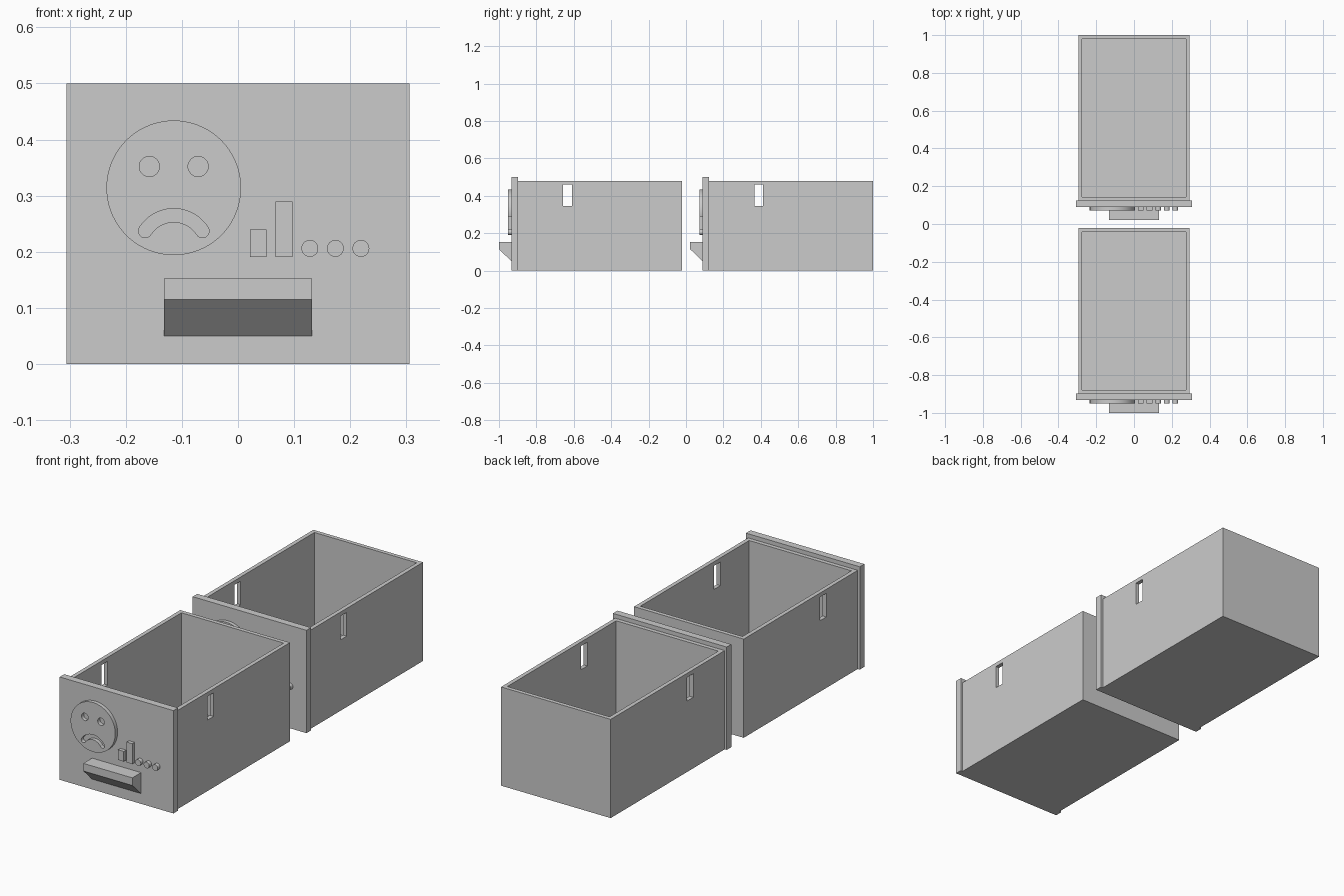
import bpy, bmesh
from math import sin, cos, pi, radians
from mathutils import Vector

if "Cube" in bpy.data.objects:
    bpy.data.objects.remove(bpy.data.objects["Cube"], do_unlink=True)

grey = bpy.data.materials.new("plain_grey")
grey.use_nodes = True
grey.diffuse_color = (0.6, 0.6, 0.6, 1)
grey.node_tree.nodes["Principled BSDF"].inputs["Base Color"].default_value = (0.6, 0.6, 0.6, 1)

PANEL_Y = -0.933   # front surface of the panel
BODY_Y = -0.898    # back surface of the panel
END_Y = -0.022     # rear of the drawer
PITCH = 1.022      # spacing between the two drawers
RAISED = PANEL_Y - 0.018


def prism(name, profile, start, end):
    """Extrude a closed profile of points along the vector from start to end."""
    bm = bmesh.new()
    face = bm.faces.new([bm.verts.new(Vector(p) + Vector(start)) for p in profile])
    top = bmesh.ops.extrude_face_region(bm, geom=[face])["geom"]
    move = Vector(end) - Vector(start)
    bmesh.ops.translate(bm, vec=move, verts=[v for v in top if isinstance(v, bmesh.types.BMVert)])
    bmesh.ops.recalc_face_normals(bm, faces=bm.faces)
    mesh = bpy.data.meshes.new(name)
    bm.to_mesh(mesh)
    bm.free()
    mesh.materials.append(grey)
    ob = bpy.data.objects.new(name, mesh)
    bpy.context.collection.objects.link(ob)
    return ob


def front_prism(name, outline, y0, y1):
    return prism(name, [(x, 0, z) for x, z in outline], (0, y0, 0), (0, y1, 0))


def box(name, x0, x1, y0, y1, z0, z1):
    return front_prism(name, [(x0, z0), (x1, z0), (x1, z1), (x0, z1)], y0, y1)


def arc(cx, cz, r, a0, a1, n):
    return [(cx + r * cos(a0 + (a1 - a0) * i / n), cz + r * sin(a0 + (a1 - a0) * i / n))
            for i in range(n + 1)]


def circle(cx, cz, r, n=48):
    return arc(cx, cz, r, 0, 2 * pi, n)[:-1]


def cut(ob, cutters):
    """Subtract the cutters, bake the result and remove them."""
    for c in cutters:
        c.hide_render = True
        mod = ob.modifiers.new("cut", "BOOLEAN")
        mod.operation, mod.solver, mod.object = "DIFFERENCE", "EXACT", c
    graph = bpy.context.evaluated_depsgraph_get()
    mesh = bpy.data.meshes.new_from_object(ob.evaluated_get(graph))
    ob.modifiers.clear()
    ob.data = mesh
    for c in cutters:
        bpy.data.objects.remove(c, do_unlink=True)


def smooth(ob):
    bpy.ops.object.select_all(action="DESELECT")
    ob.select_set(True)
    bpy.context.view_layer.objects.active = ob
    bpy.ops.object.shade_smooth_by_angle(angle=radians(30))


def drawer(prefix):
    # Open tub with a slot through each side wall
    tub = box(prefix + "_tub", -0.295, 0.295, BODY_Y, END_Y, 0, 0.48)
    cut(tub, [box("cavity", -0.275, 0.275, BODY_Y + 0.02, END_Y - 0.02, 0.02, 0.6),
              box("slots", -0.4, 0.4, -0.657, -0.609, 0.345, 0.46)])
    panel = box(prefix + "_front_panel", -0.306, 0.306, PANEL_Y, BODY_Y, 0, 0.5)

    # Wedge pull handle
    pull = [(0, PANEL_Y, 0.152), (0, -1, 0.152), (0, -1, 0.115), (0, PANEL_Y, 0.05)]
    handle = prism(prefix + "_handle", pull, (-0.132, 0, 0), (0.132, 0, 0))

    # Sad face disc with eyes and mouth cut out
    fx = -0.1145
    disc = front_prism(prefix + "_face_disc", circle(fx, 0.314, 0.12, 72), PANEL_Y, RAISED)
    mid, half, mz, bend = 0.0605, 0.012, 0.2045, radians(57.5)
    a, b = pi / 2 - bend, pi / 2 + bend
    left_tip = (fx + mid * cos(b), mz + mid * sin(b))
    right_tip = (fx + mid * cos(a), mz + mid * sin(a))
    mouth = (arc(fx, mz, mid + half, a, b, 24)
             + arc(*left_tip, half, b, b + pi, 10)[1:-1]
             + arc(fx, mz, mid - half, b, a, 24)
             + arc(*right_tip, half, a + pi, a + 2 * pi, 10)[1:-1])
    deep, out = PANEL_Y + 0.01, RAISED - 0.01
    cut(disc, [front_prism("mouth", mouth, deep, out)]
        + [front_prism("eye", circle(fx + s * 0.0435, 0.352, 0.018, 32), deep, out) for s in (-1, 1)])
    smooth(disc)

    # Raised bars and round buttons
    parts = [tub, panel, handle, disc,
             box(prefix + "_short_bar", 0.021, 0.051, RAISED, PANEL_Y, 0.191, 0.24),
             box(prefix + "_tall_bar", 0.067, 0.097, RAISED, PANEL_Y, 0.191, 0.29)]
    for i in range(3):
        button = front_prism(f"{prefix}_button_{i + 1}", circle(0.128 + 0.0455 * i, 0.206, 0.015, 32),
                             PANEL_Y, RAISED)
        smooth(button)
        parts.append(button)
    return parts


# Two identical drawers, one behind the other
drawer("first_drawer")
for part in drawer("second_drawer"):
    part.location.y = PITCH
